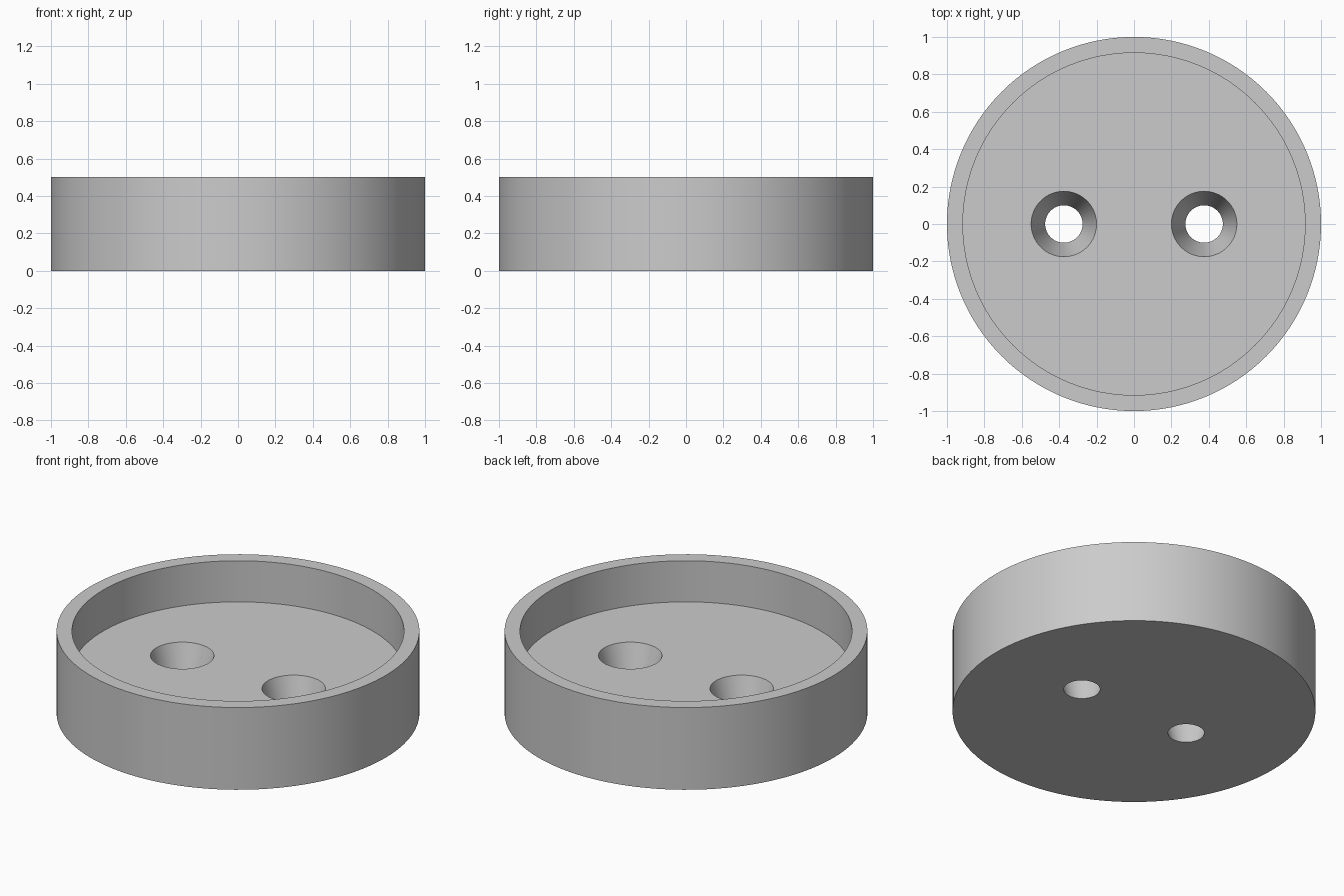
import bpy
import math

cube = bpy.data.objects.get("Cube")
if cube:
    bpy.data.objects.remove(cube, do_unlink=True)

HEIGHT, FLOOR = 0.5, 0.25
INNER_RADIUS = 0.915
HOLE_X, HOLE_BOTTOM, HOLE_TOP = 0.375, 0.10, 0.175
MARGIN = 0.05

grey = bpy.data.materials.new("plain grey")
grey.use_nodes = True
colour = (0.6, 0.6, 0.6, 1)
grey.diffuse_color = colour
grey.node_tree.nodes["Principled BSDF"].inputs["Base Color"].default_value = colour


def add_cone(name, x, z0, z1, r0, r1, sides):
    """Upright cone or cylinder between two heights."""
    bpy.ops.mesh.primitive_cone_add(
        vertices=sides, radius1=r0, radius2=r1, depth=z1 - z0,
        location=(x, 0, (z0 + z1) / 2))
    obj = bpy.context.object
    obj.name = name
    obj.data.materials.append(grey)
    return obj


def cut(body, cutter):
    """Subtract the cutter and remove it."""
    mod = body.modifiers.new("cut", 'BOOLEAN')
    mod.operation = 'DIFFERENCE'
    mod.solver = 'EXACT'
    mod.object = cutter
    bpy.context.view_layer.objects.active = body
    bpy.ops.object.modifier_apply(modifier=mod.name)
    bpy.data.objects.remove(cutter, do_unlink=True)


# Round cup with a thick floor
cup = add_cone("round_cup", 0, 0, HEIGHT, 1, 1, 128)
cut(cup, add_cone("recess_cutter", 0, FLOOR, HEIGHT + MARGIN,
                  INNER_RADIUS, INNER_RADIUS, 128))

# Two tapered screw holes through the floor
taper = (HOLE_TOP - HOLE_BOTTOM) / FLOOR * MARGIN
for side in (-1, 1):
    cut(cup, add_cone("hole_cutter", side * HOLE_X, -MARGIN, FLOOR + MARGIN,
                      HOLE_BOTTOM - taper, HOLE_TOP + taper, 64))

# Smooth round walls with crisp rims
bpy.ops.object.select_all(action='DESELECT')
cup.select_set(True)
bpy.context.view_layer.objects.active = cup
bpy.ops.object.shade_smooth_by_angle(angle=math.radians(30))
